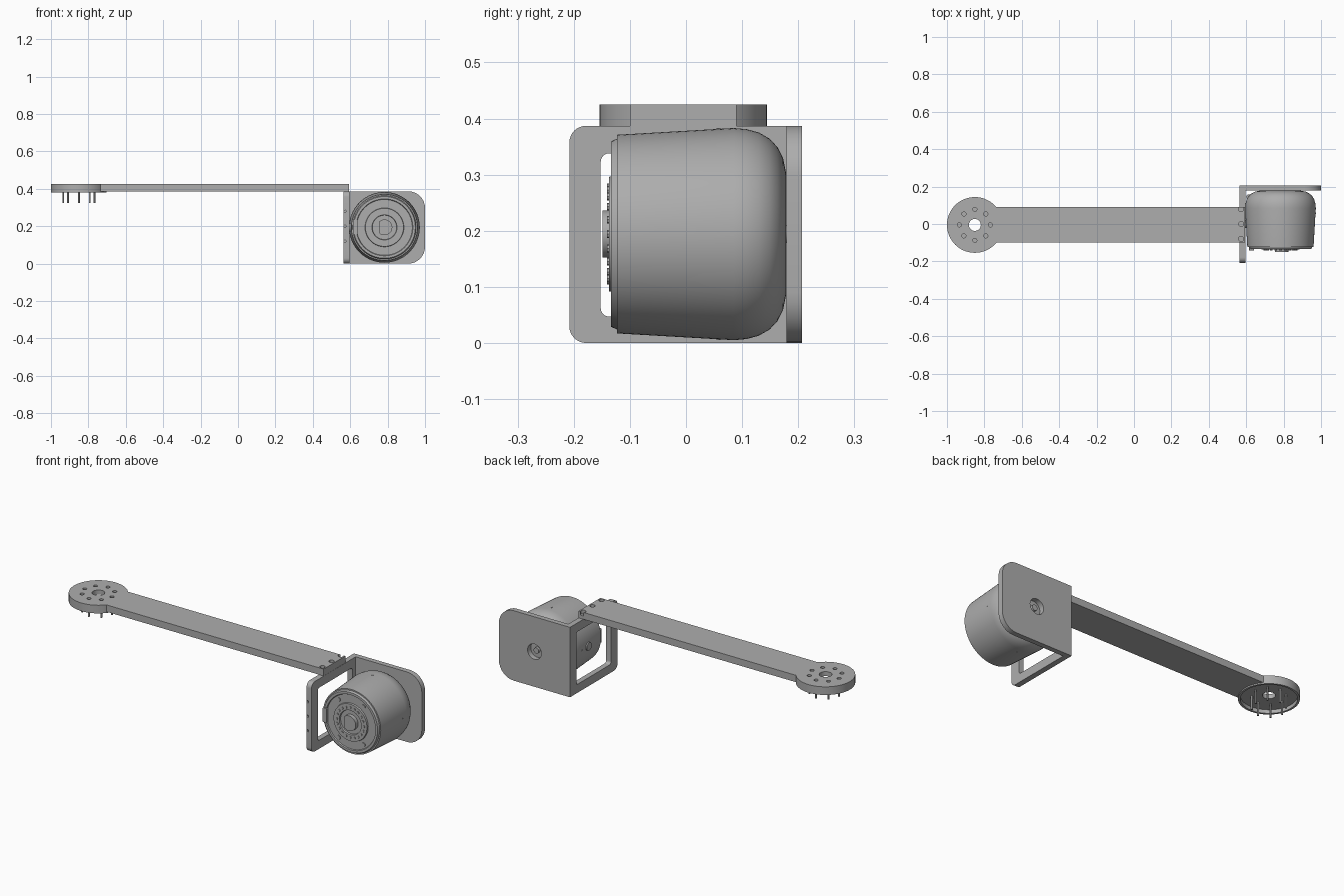
import bpy, bmesh
from math import sin, cos, pi, radians

cube = bpy.data.objects.get("Cube")
if cube:
    bpy.data.objects.remove(cube)

grey = bpy.data.materials.new("machined_grey")
grey.use_nodes = True
COLOUR = (0.42, 0.42, 0.42, 1)
grey.diffuse_color = COLOUR
grey.node_tree.nodes["Principled BSDF"].inputs["Base Color"].default_value = COLOUR

MX, MZ = 0.783, 0.194      # motor axis
DX, DY = -0.851, -0.005    # arm disc centre
TOP, JOIN = 0.425, 0.387   # arm top, arm underside


def finish(name, bm, smooth=True):
    bmesh.ops.remove_doubles(bm, verts=bm.verts, dist=1e-5)
    bmesh.ops.recalc_face_normals(bm, faces=bm.faces)
    mesh = bpy.data.meshes.new(name)
    bm.to_mesh(mesh)
    bm.free()
    ob = bpy.data.objects.new(name, mesh)
    bpy.context.collection.objects.link(ob)
    mesh.materials.append(grey)
    if smooth:
        shade(ob)
    return ob


def shade(ob):
    bpy.ops.object.select_all(action='DESELECT')
    ob.select_set(True)
    bpy.context.view_layer.objects.active = ob
    bpy.ops.object.shade_smooth_by_angle(angle=radians(30))


def place(axis, u, v, w):
    return {'x': (w, u, v), 'y': (u, w, v), 'z': (u, v, w)}[axis]


def prism(name, outline, axis, start, end):
    """Extrude a 2D outline along an axis."""
    bm = bmesh.new()
    face = bm.faces.new([bm.verts.new(place(axis, u, v, start)) for u, v in outline])
    grown = bmesh.ops.extrude_face_region(bm, geom=[face])
    shift = place(axis, 0, 0, end - start)
    moved = [g for g in grown['geom'] if isinstance(g, bmesh.types.BMVert)]
    bmesh.ops.translate(bm, verts=moved, vec=shift)
    return finish(name, bm)


def circle(u, v, r, n=24):
    return [(u + r * cos(2 * pi * i / n), v + r * sin(2 * pi * i / n)) for i in range(n)]


def rounded(u0, u1, v0, v1, left, right, steps=8):
    """Rectangle with separate corner radii on its low-u and high-u sides."""
    pts = []
    corners = ((u1, v1, -1, -1, right), (u0, v1, 1, -1, left),
               (u0, v0, 1, 1, left), (u1, v0, -1, 1, right))
    for k, (u, v, su, sv, r) in enumerate(corners):
        if r == 0:
            pts.append((u, v))
            continue
        for i in range(steps + 1):
            a = pi / 2 * (k + i / steps)
            pts.append((u + su * r + r * cos(a), v + sv * r + r * sin(a)))
    return pts


def apply_boolean(target, tools, operation):
    for tool in tools:
        mod = target.modifiers.new("boolean", 'BOOLEAN')
        mod.operation, mod.solver, mod.object = operation, 'EXACT', tool
    bpy.context.view_layer.update()
    graph = bpy.context.evaluated_depsgraph_get()
    mesh = bpy.data.meshes.new_from_object(target.evaluated_get(graph))
    target.modifiers.clear()
    target.data = mesh
    for tool in tools:
        bpy.data.objects.remove(tool)
    shade(target)


def lathe(name, profile, n=96):
    """Revolve (radius, y) points about the motor axis."""
    bm = bmesh.new()
    verts = [bm.verts.new((MX + r, y, MZ)) for r, y in profile]
    edges = [bm.edges.new(p) for p in zip(verts, verts[1:])]
    bmesh.ops.spin(bm, geom=verts + edges, cent=(MX, 0, MZ), axis=(0, 1, 0),
                   angle=2 * pi, steps=n)
    return finish(name, bm)


# Arm with its round, hollow-bottomed mounting disc
arm = prism("arm", circle(DX, DY, 0.149, 72), 'z', 0.38, TOP)
beam = prism("beam", rounded(-0.78, 0.594, -0.1, 0.09, 0, 0), 'z', JOIN, TOP)
apply_boolean(arm, [beam], 'UNION')
pin_spots = [(DX + 0.083 * cos(k * pi / 4), DY + 0.083 * sin(k * pi / 4)) for k in range(8)]
cutters = [prism("recess_cutter", circle(DX, DY, 0.138, 72), 'z', 0.3, 0.4),
           prism("centre_cutter", circle(DX, DY, 0.032, 32), 'z', 0.3, 0.5)]
cutters += [prism("hole_cutter", circle(u, v, 0.011, 16), 'z', 0.415, 0.5) for u, v in pin_spots]
cutters += [prism("bolt_cutter", circle(0.573, y, 0.014, 16), 'z', 0.405, 0.5)
            for y in (-0.08, 0, 0.08)]
apply_boolean(arm, cutters, 'DIFFERENCE')

# Pins hanging under the disc
for u, v in pin_spots:
    prism("disc_pin", circle(u, v, 0.005, 12), 'z', 0.325, 0.412)

# Open side frame
frame = prism("side_frame", rounded(-0.208, 0.207, 0, JOIN, 0.03, 0), 'x', 0.565, 0.595)
cutters = [prism("window_cutter", rounded(-0.152, 0.152, 0.047, 0.338, 0.015, 0.015),
                 'x', 0.5, 0.7)]
cutters += [prism("screw_cutter", circle(0.573, z, 0.006, 12), 'y', -0.3, -0.18)
            for z in (0.12, 0.2, 0.28)]
apply_boolean(frame, cutters, 'DIFFERENCE')

# Back plate with shaft opening
plate = prism("back_plate", rounded(0.594, 1.0, 0, JOIN, 0, 0.09), 'y', 0.179, 0.207)
apply_boolean(plate, [prism("shaft_cutter", circle(MX, MZ, 0.042, 40), 'y', 0.1, 0.3)],
              'DIFFERENCE')
prism("rear_shaft", circle(MX, MZ, 0.016), 'y', 0.17, 0.192)

# Motor body: tapered shell, domed back and stepped front
lathe("motor_body", [
    (0, 0.178), (0.11, 0.178), (0.135, 0.173), (0.155, 0.163), (0.17, 0.149),
    (0.181, 0.13), (0.187, 0.108), (0.189, 0.085), (0.177, -0.123),
    (0.17, -0.123), (0.165, -0.134), (0.152, -0.134), (0.149, -0.128),
    (0.104, -0.128), (0.102, -0.137), (0.067, -0.137), (0.065, -0.128), (0, -0.128)])

# Toothed output ring and flat-sided hub
for k in range(20):
    a = 2 * pi * k / 20
    prism("ring_tooth", circle(MX + 0.083 * cos(a), MZ + 0.083 * sin(a), 0.007, 8),
          'y', -0.13, -0.141)
hub = [(max(u, MX - 0.03), v) for u, v in circle(MX, MZ, 0.042, 40)]
prism("output_hub", hub, 'y', -0.12, -0.149)

# Front screws
for sx in (-1, 1):
    for sz in (-1, 1):
        prism("front_screw", circle(MX + sx * 0.076, MZ + sz * 0.105, 0.011, 16),
              'y', -0.12, -0.133)

# Cable connectors on the inner side
prism("front_connector", rounded(0.616, 0.642, 0.155, 0.235, 0.006, 0.006),
      'y', -0.11, -0.141)
prism("side_boss", circle(0.0, MZ, 0.022, 20), 'x', 0.592, 0.62)
prism("cable_stud", circle(0.614, 0.145, 0.014, 16), 'z', 0.175, 0.21)

# Paired studs around the shell
for y in (0.058, 0.082):
    for side in (-1, 1):
        x = MX + side * 0.186
        prism("shell_stud", circle(y, MZ, 0.004, 10), 'x', x, x + side * 0.003)
        z = MZ + side * 0.186
        prism("shell_stud", circle(MX, y, 0.004, 10), 'z', z, z + side * 0.003)
